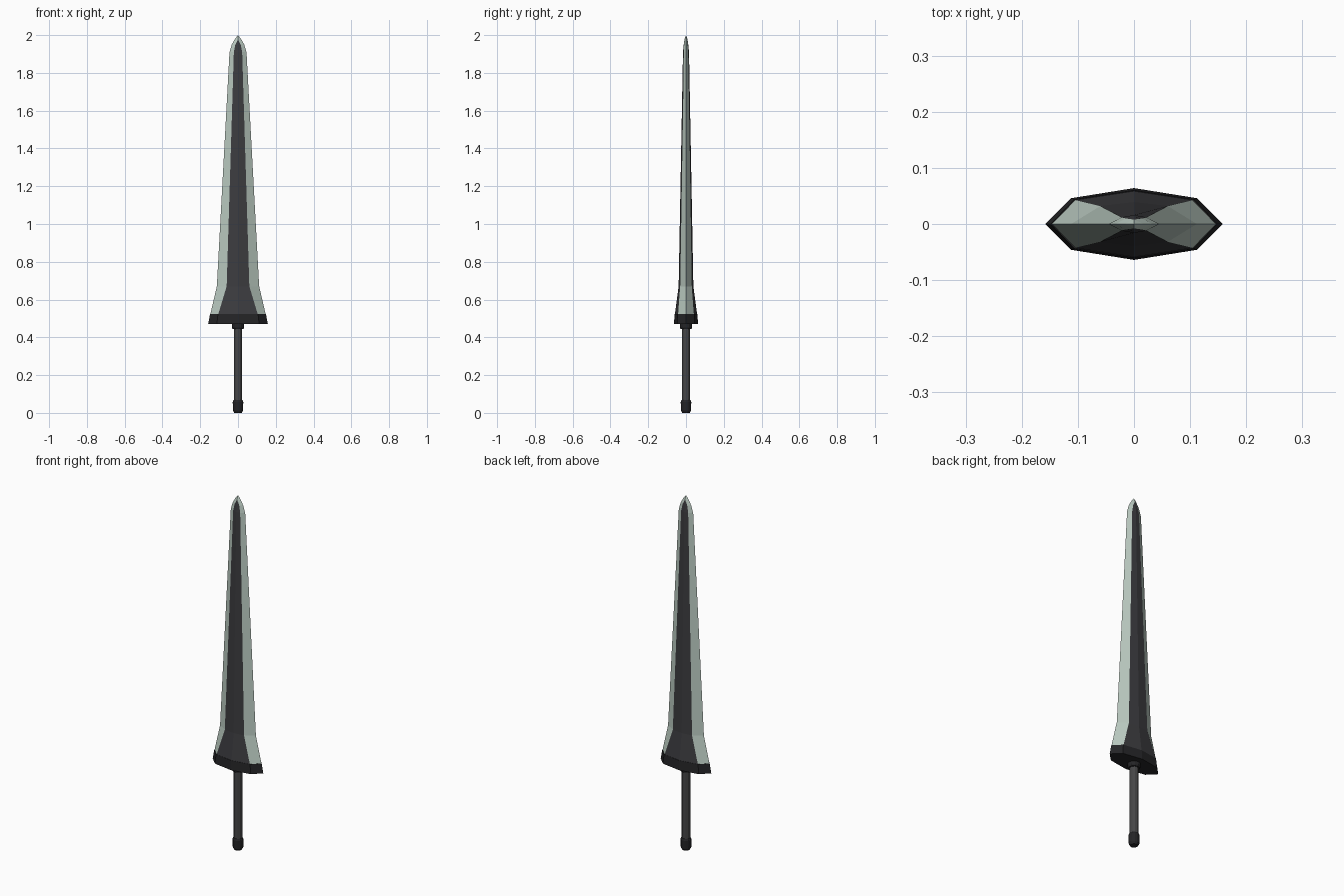
import bpy, bmesh, math

if "Cube" in bpy.data.objects:
    bpy.data.objects.remove(bpy.data.objects["Cube"])


def material(name, rgb):
    m = bpy.data.materials.new(name)
    m.diffuse_color = (*rgb, 1)
    m.use_nodes = True
    m.node_tree.nodes["Principled BSDF"].inputs["Base Color"].default_value = m.diffuse_color
    return m


STEEL = material("pale_steel", (0.50, 0.60, 0.54))
DARK = material("dark_metal", (0.045, 0.045, 0.05))
BLACK = material("black_metal", (0.018, 0.018, 0.02))
GRIP = material("grip_grey", (0.06, 0.06, 0.062))


def loft(name, rings, mats, mat_of_side):
    """Bridge a stack of equal-sized rings, cap both ends, merge collapsed points."""
    bm = bmesh.new()
    loops = [[bm.verts.new(p) for p in ring] for ring in rings]
    n = len(loops[0])
    for a, b in zip(loops, loops[1:]):
        for i in range(n):
            j = (i + 1) % n
            f = bm.faces.new((a[i], a[j], b[j], b[i]))
            f.material_index = mat_of_side(i)
    bm.faces.new(loops[0][::-1])
    bm.faces.new(loops[-1])
    bmesh.ops.remove_doubles(bm, verts=bm.verts, dist=0.0005)
    bmesh.ops.recalc_face_normals(bm, faces=bm.faces)
    me = bpy.data.meshes.new(name)
    bm.to_mesh(me)
    bm.free()
    for m in mats:
        me.materials.append(m)
    ob = bpy.data.objects.new(name, me)
    bpy.context.collection.objects.link(ob)
    return ob


def section(z, w, d, t1, t2):
    """Eight-point blade outline: edge, shoulder, spine, mirrored."""
    return [(w, 0, z), (d, t1, z), (0, t2, z), (-d, t1, z),
            (-w, 0, z), (-d, -t1, z), (0, -t2, z), (d, -t1, z)]


def turned(name, profile, mat, sides=12):
    """Round part from (radius, z) pairs."""
    rings = [[(r * math.cos(2 * math.pi * i / sides),
               r * math.sin(2 * math.pi * i / sides), z)
              for i in range(sides)] for r, z in profile]
    return loft(name, rings, [mat], lambda i: 0)


# Blade: pale cutting edges, dark central face
blade_rows = [(0.52, 0.147, 0.105, 0.043, 0.059),
              (0.67, 0.112, 0.060, 0.032, 0.039),
              (1.91, 0.045, 0.022, 0.012, 0.016),
              (1.95, 0.033, 0.014, 0.010, 0.012),
              (1.978, 0.017, 0, 0.008, 0.008),
              (2.0, 0, 0, 0, 0)]
loft("blade", [section(*r) for r in blade_rows], [STEEL, DARK],
     lambda i: 1 if i in (1, 2, 5, 6) else 0)

# Guard
loft("guard", [section(0.47, 0.158, 0.112, 0.046, 0.064),
               section(0.523, 0.148, 0.106, 0.044, 0.060)],
     [BLACK], lambda i: 0)

# Collar, grip and pommel
turned("collar", [(0.029, 0.445), (0.033, 0.452), (0.033, 0.472)], BLACK)
turned("grip", [(0.022, 0.05), (0.022, 0.46)], GRIP)
turned("pommel", [(0.020, 0), (0.027, 0.012), (0.028, 0.058), (0.024, 0.067)], BLACK)
